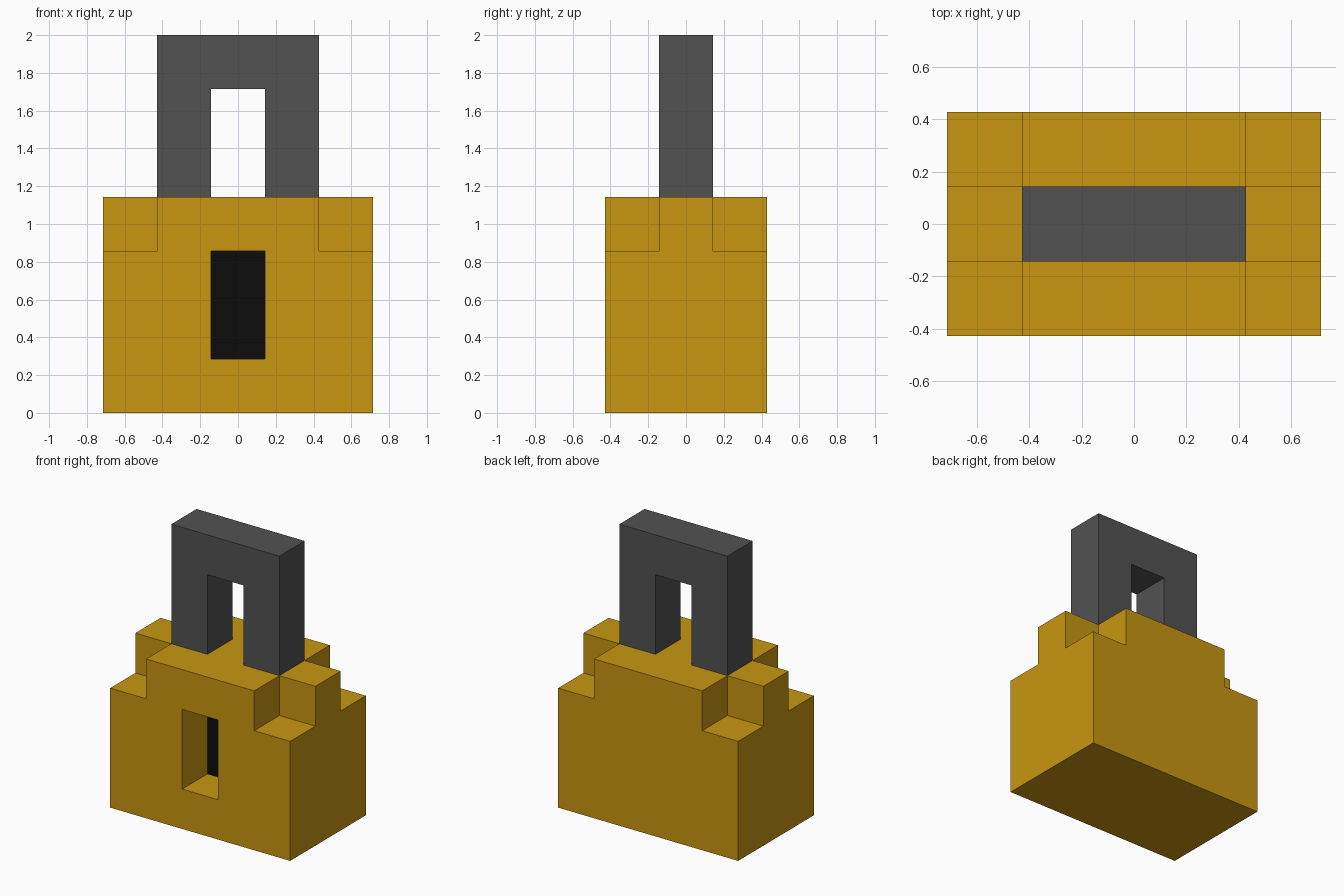
import bpy
import bmesh

if "Cube" in bpy.data.objects:
    bpy.data.objects.remove(bpy.data.objects["Cube"])

U = 2 / 7  # block unit: the whole model is 5 x 3 x 7 units


def material(name, rgb):
    m = bpy.data.materials.new(name)
    m.diffuse_color = (*rgb, 1)
    m.use_nodes = True
    m.node_tree.nodes["Principled BSDF"].inputs["Base Color"].default_value = m.diffuse_color
    return m


yellow = material("golden yellow", (0.578, 0.305, 0.005))
grey = material("dark grey", (0.084, 0.084, 0.084))
black = material("black", (0.0037, 0.0037, 0.0037))


def add_object(name, bm, *mats):
    mesh = bpy.data.meshes.new(name)
    bmesh.ops.recalc_face_normals(bm, faces=bm.faces)
    bm.to_mesh(mesh)
    bm.free()
    for m in mats:
        mesh.materials.append(m)
    obj = bpy.data.objects.new(name, mesh)
    bpy.context.collection.objects.link(obj)
    return obj


def add_box(bm, lo, hi):
    """Box between two corners given in block units."""
    verts = bmesh.ops.create_cube(bm, size=1)["verts"]
    for v in verts:
        v.co = [(a if c < 0 else b) * U for c, a, b in zip(v.co, lo, hi)]


# Lock body block
bm = bmesh.new()
add_box(bm, (-2.5, -1.5, 0), (2.5, 1.5, 4))
body = add_object("lock_body", bm, yellow, black)

# Cutter: four notched top corners and the keyhole recess
bm = bmesh.new()
for sx in (-1, 1):
    for sy in (-1, 1):
        xs = sorted((1.5 * sx, 3 * sx))
        ys = sorted((0.5 * sy, 2 * sy))
        add_box(bm, (xs[0], ys[0], 3), (xs[1], ys[1], 4.5))
add_box(bm, (-0.5, -2, 1), (0.5, -0.5, 3))
cutter = add_object("body_cutter", bm, yellow)
cutter.hide_render = True

cut = body.modifiers.new("notches", "BOOLEAN")
cut.operation = "DIFFERENCE"
cut.solver = "EXACT"
cut.object = cutter
bpy.context.view_layer.objects.active = body
bpy.ops.object.modifier_apply(modifier=cut.name)
bpy.data.objects.remove(cutter)

# Black back wall of the keyhole
for f in body.data.polygons:
    c = f.center / U
    keyhole_back = (f.normal.y < -0.9 and abs(c.y + 0.5) < 0.05
                    and abs(c.x) < 0.1 and abs(c.z - 2) < 0.1)
    f.material_index = 1 if keyhole_back else 0

# Shackle: arch profile extruded through its depth
arch = [(-1.5, 4), (-1.5, 7), (1.5, 7), (1.5, 4),
        (0.5, 4), (0.5, 6), (-0.5, 6), (-0.5, 4)]
bm = bmesh.new()
face = bm.faces.new([bm.verts.new((x * U, -0.5 * U, z * U)) for x, z in arch])
ext = bmesh.ops.extrude_face_region(bm, geom=[face], use_keep_orig=True)
moved = [g for g in ext["geom"] if isinstance(g, bmesh.types.BMVert)]
bmesh.ops.translate(bm, verts=moved, vec=(0, U, 0))
add_object("shackle", bm, grey)
